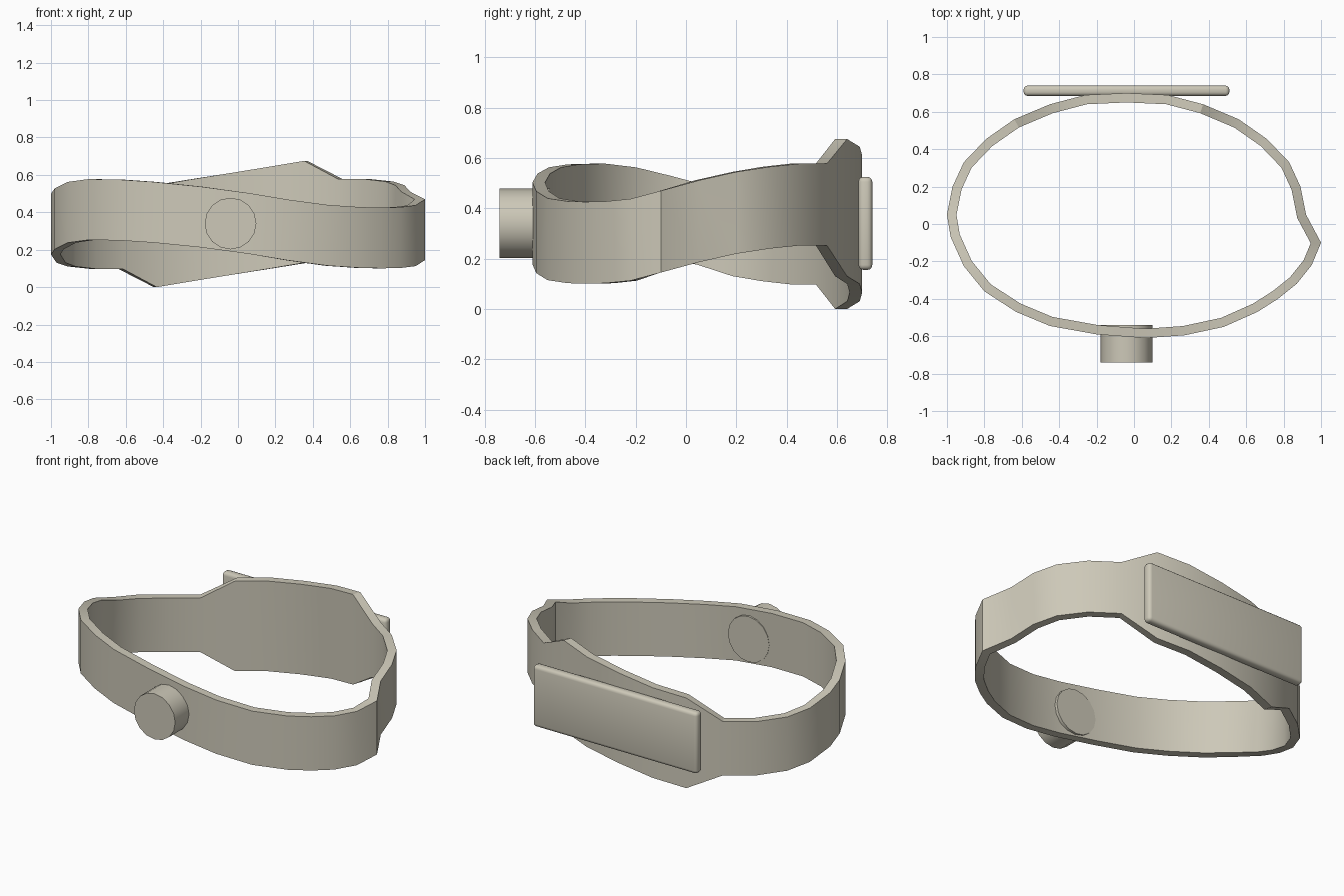
import bpy
import bmesh
from math import pi
from mathutils import Matrix, Vector

if "Cube" in bpy.data.objects:
    bpy.data.objects.remove(bpy.data.objects["Cube"], do_unlink=True)

stone = bpy.data.materials.new("warm grey")
stone.use_nodes = True
stone.diffuse_color = (0.61, 0.58, 0.48, 1)
stone.node_tree.nodes["Principled BSDF"].inputs["Base Color"].default_value = stone.diffuse_color

CENTRE_X, CENTRE_Z = -0.04, 0.3375
BAND_HALF, PANEL_HALF = 0.1625, 0.2725
THICKNESS = 0.05


def finish(bm, name):
    """Turn a bmesh into a named, coloured, smooth shaded object."""
    bmesh.ops.recalc_face_normals(bm, faces=bm.faces)
    mesh = bpy.data.meshes.new(name)
    bm.to_mesh(mesh)
    bm.free()
    mesh.materials.append(stone)
    obj = bpy.data.objects.new(name, mesh)
    bpy.context.collection.objects.link(obj)
    bpy.ops.object.select_all(action="DESELECT")
    obj.select_set(True)
    bpy.context.view_layer.objects.active = obj
    bpy.ops.object.shade_smooth_by_angle(angle=pi / 6)
    return obj


def flip(point):
    """Half turn of an outline point about the front-to-back axis."""
    x, y, mid = point
    return (2 * CENTRE_X - x, y, 2 * CENTRE_Z - mid)


# Outline of the band: x, y and height of the middle of the wall
back_right = [(0.18, 0.69, 0.372), (0.37, 0.64, 0.4025), (0.56, 0.56, 0.415),
              (0.71, 0.455, 0.415), (0.83, 0.33, 0.402), (0.89, 0.2, 0.382)]
front = [(0.92, 0.05, 0.348), (1, -0.1, 0.307), (0.95, -0.22, 0.275),
         (0.87, -0.32, 0.265), (0.77, -0.4, 0.263), (0.66, -0.47, 0.265),
         (0.48, -0.55, 0.277), (0.27, -0.595, 0.305), (0.06, -0.61, 0.34),
         (-0.2, -0.59, 0.375), (-0.45, -0.545, 0.4), (-0.63, -0.47, 0.412),
         (-0.8, -0.36, 0.415), (-0.91, -0.225, 0.4), (-0.98, -0.07, 0.365),
         (-1, 0.05, 0.337)]
back_left = [flip(p) for p in reversed(back_right)]
outline = [(CENTRE_X, 0.7, CENTRE_Z)] + back_right + front + back_left


def inward(before, here, after):
    """Mitred offset from an outline point to the inner wall."""
    a = (here - before).normalized()
    b = (after - here).normalized()
    na, nb = Vector((a.y, -a.x)), Vector((b.y, -b.x))
    return (na + nb) * THICKNESS / (1 + na.dot(nb))


# Band: a rectangular section swept round the outline, taller at the back panel
bm = bmesh.new()
sections = []
count = len(outline)
flat = [Vector(p[:2]) for p in outline]
for i, (x, y, mid) in enumerate(outline):
    half = PANEL_HALF if y > 0.6 else BAND_HALF
    outer = flat[i]
    inner = outer + inward(flat[i - 1], outer, flat[(i + 1) % count])
    corners = [(outer, half), (inner, half), (inner, -half), (outer, -half)]
    sections.append([bm.verts.new((p.x, p.y, mid + h)) for p, h in corners])
for i, section in enumerate(sections):
    following = sections[(i + 1) % count]
    for j in range(4):
        k = (j + 1) % 4
        bm.faces.new((section[j], section[k], following[k], following[j]))
finish(bm, "band")

# Back plate: a thin slab with rounded edges
bm = bmesh.new()
place = Matrix.Translation((CENTRE_X, 0.7125, 0.34)) @ Matrix.Diagonal((1.1, 0.055, 0.37, 1))
bmesh.ops.create_cube(bm, size=1, matrix=place)
bmesh.ops.bevel(bm, geom=bm.edges[:], offset=0.02, segments=3, profile=0.5,
                affect="EDGES")
finish(bm, "back_plate")

# Front knob: a short cylinder passing through the band
bm = bmesh.new()
place = Matrix.Translation((CENTRE_X, -0.64, 0.34)) @ Matrix.Rotation(pi / 2, 4, "X")
bmesh.ops.create_cone(bm, cap_ends=True, segments=16, radius1=0.138, radius2=0.138,
                      depth=0.2, matrix=place)
finish(bm, "front_knob")
